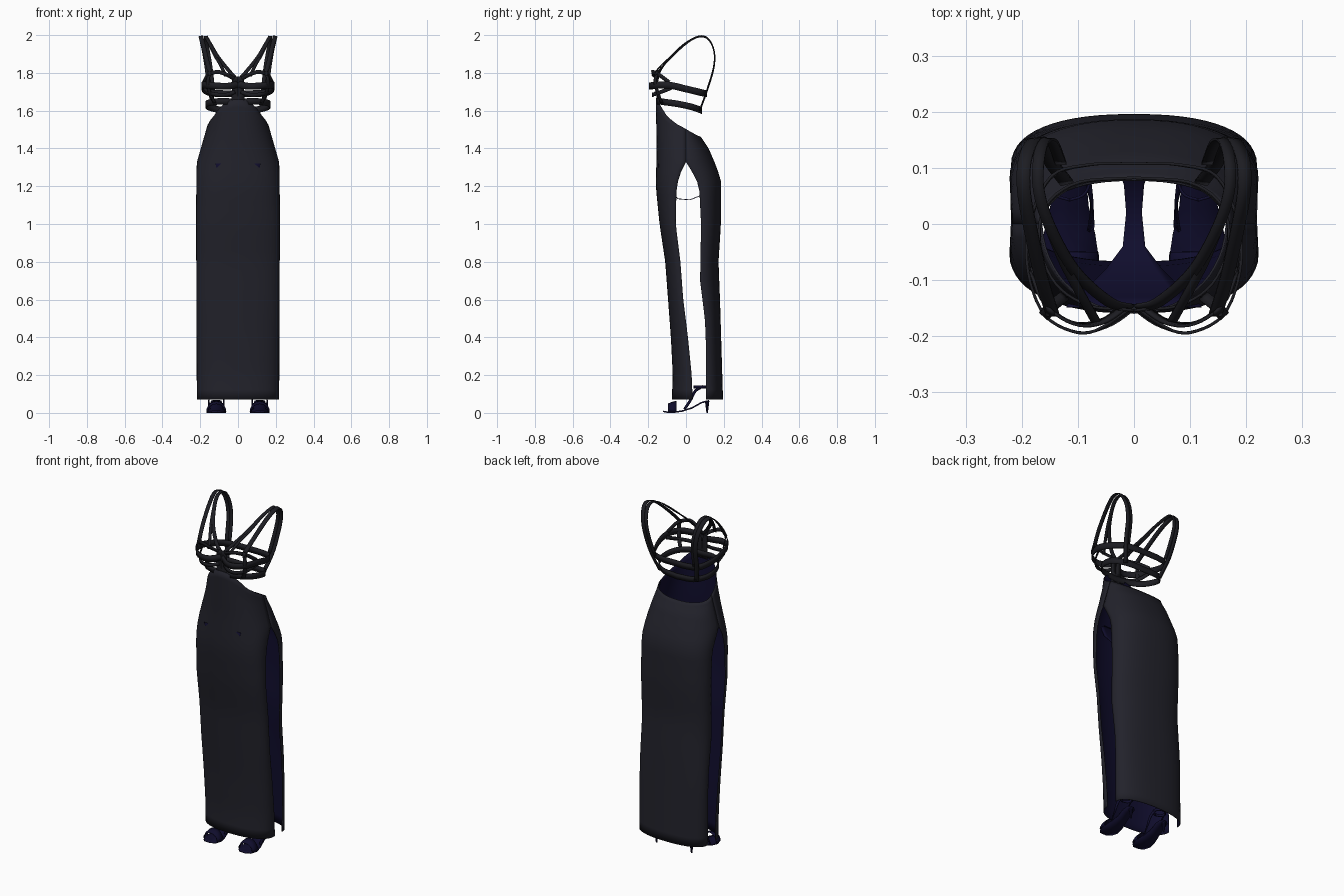
import bpy, bmesh, math
from mathutils import Vector

if "Cube" in bpy.data.objects:
    bpy.data.objects.remove(bpy.data.objects["Cube"])


def material(name, rgb):
    m = bpy.data.materials.new(name)
    m.use_nodes = True
    m.diffuse_color = (*rgb, 1)
    bsdf = m.node_tree.nodes["Principled BSDF"]
    bsdf.inputs["Base Color"].default_value = (*rgb, 1)
    return m


CLOTH = material("charcoal cloth", (0.016, 0.016, 0.024))
STRAP = material("black strap", (0.012, 0.012, 0.016))
NAVY = material("dark navy", (0.005, 0.004, 0.026))


def interp(table, v):
    """Piecewise linear lookup in (key, value) pairs with rising keys."""
    if v <= table[0][0]:
        return table[0][1]
    for (a, p), (b, q) in zip(table, table[1:]):
        if v <= b:
            return p + (q - p) * (v - a) / (b - a)
    return table[-1][1]


def grid(name, rows, mats, thickness=0.004, mirror=False):
    """Sheet through rows of points, with a little thickness."""
    bm = bmesh.new()
    vs = [[bm.verts.new(p) for p in row] for row in rows]
    for r, s in zip(vs, vs[1:]):
        for j in range(len(r) - 1):
            bm.faces.new((r[j], r[j + 1], s[j + 1], s[j]))
    me = bpy.data.meshes.new(name)
    bm.to_mesh(me)
    bm.free()
    for m in mats:
        me.materials.append(m)
    me.shade_smooth()
    me.set_sharp_from_angle(angle=math.radians(40))
    ob = bpy.data.objects.new(name, me)
    bpy.context.collection.objects.link(ob)
    if mirror:
        ob.modifiers.new("mirror", "MIRROR")
    sol = ob.modifiers.new("thickness", "SOLIDIFY")
    sol.thickness = thickness
    sol.offset = -1
    sol.material_offset = len(mats) - 1
    return ob


def smooth_path(pts, steps=5):
    """Catmull-Rom samples through the points."""
    p = [Vector(q) for q in pts]
    p = [2 * p[0] - p[1]] + p + [2 * p[-1] - p[-2]]
    out = []
    for a, b, c, d in zip(p, p[1:], p[2:], p[3:]):
        for k in range(steps):
            t = k / steps
            out.append(0.5 * (2 * b + (c - a) * t + (2 * a - 5 * b + 4 * c - d) * t * t
                              + (3 * b - a - 3 * c + d) * t ** 3))
    return out + [p[-2]]


def ribbon(name, pts, width, mat=STRAP, centre=(0, 0, None)):
    """Flat strap along a path, facing away from a centre, mirrored in x."""
    path = smooth_path(pts)
    rows = []
    for i, p in enumerate(path):
        tan = path[min(i + 1, len(path) - 1)] - path[max(i - 1, 0)]
        c = Vector((centre[0], centre[1], p.z if centre[2] is None else centre[2]))
        side = tan.cross(p - c).normalized() * width / 2
        if i in (0, len(path) - 1) and abs(p.x) < 0.001:
            side.x = 0
        rows.append((p - side, p + side))
    return grid(name, rows, [mat], 0.005, True)


# Gown: centre lines, slit edges and half width by height
FRONT = [(0.07, -0.075), (0.2, -0.07), (0.4, -0.08), (0.6, -0.095), (0.8, -0.11),
         (1.0, -0.14), (1.2, -0.16), (1.4, -0.155), (1.66, -0.16)]
BACK = [(0.07, 0.196), (0.4, 0.186), (0.6, 0.18), (0.8, 0.172), (1.0, 0.185),
        (1.22, 0.187), (1.3, 0.163), (1.4, 0.12), (1.46, 0.08), (1.55, 0.05)]
FRONT_SLIT = [(0.07, 0.035), (0.2, 0.03), (0.4, 0.01), (0.6, -0.015), (0.8, -0.03),
              (1.0, -0.055), (1.2, -0.05), (1.27, -0.03), (1.33, 0)]
BACK_SLIT = [(0.07, 0.105), (0.4, 0.105), (0.5, 0.1), (0.7, 0.075), (1.0, 0.08),
             (1.2, 0.07), (1.25, 0.048), (1.33, 0)]
WIDTH = [(0.07, 0.218), (0.6, 0.22), (1.0, 0.222), (1.32, 0.22), (1.4, 0.197),
         (1.5, 0.168), (1.6, 0.15), (1.66, 0.14)]
TOP = [(-0.155, 1.66), (-0.1, 1.57), (-0.05, 1.53), (0.08, 1.46)]
SLIT_TOP = 1.33
COLUMNS = 28


def panel(name, line, slit, direction, top_y):
    def point(z, a):
        c, e = interp(line, z), interp(slit, z)
        s = math.sin(a)
        x = interp(WIDTH, z) * math.copysign(abs(s) ** 0.85, s)
        return (direction * x, c + (e - c) * (1 - max(0, math.cos(a)) ** 0.85), z)

    angles = [math.pi * (j / COLUMNS - 0.5) for j in range(COLUMNS + 1)]
    rows = [[point(0.07 + (SLIT_TOP - 0.07) * i / 24, a) for a in angles] for i in range(25)]
    for i in range(1, 9):
        row = []
        for a in angles:
            top = interp(TOP, top_y * max(0, math.cos(a)) ** 0.85)
            row.append(point(SLIT_TOP + (top - SLIT_TOP) * i / 8, a))
        rows.append(row)
    return grid(name, rows, [CLOTH, NAVY])


panel("front_gown_panel", FRONT, FRONT_SLIT, 1, -0.155)
panel("back_gown_panel", BACK, BACK_SLIT, -1, 0.08)

# Bands around the chest
ribbon("bust_band", [(0, -0.152, 1.74), (0.05, -0.185, 1.73), (0.1, -0.196, 1.73),
                     (0.16, -0.165, 1.735), (0.19, -0.09, 1.735), (0.188, 0, 1.715),
                     (0.15, 0.085, 1.695), (0.08, 0.108, 1.69), (0, 0.11, 1.69)], 0.036)
ribbon("under_bust_band", [(0, -0.155, 1.645), (0.08, -0.148, 1.65), (0.14, -0.11, 1.645),
                           (0.17, -0.04, 1.635), (0.16, 0.03, 1.62), (0.1, 0.075, 1.605),
                           (0, 0.085, 1.6)], 0.034)

# Cup straps
ribbon("upper_cup_strap", [(0.015, -0.15, 1.765), (0.06, -0.178, 1.79), (0.11, -0.18, 1.805),
                           (0.16, -0.145, 1.79), (0.185, -0.09, 1.75)], 0.02)
ribbon("lower_cup_strap", [(0.015, -0.155, 1.70), (0.06, -0.175, 1.685), (0.11, -0.178, 1.685),
                           (0.155, -0.145, 1.695), (0.185, -0.08, 1.72)], 0.02)
ribbon("side_cup_strap", [(0.15, -0.155, 1.81), (0.162, -0.165, 1.75), (0.15, -0.15, 1.69),
                          (0.125, -0.13, 1.64)], 0.02)
ribbon("centre_strap", [(0.016, -0.155, 1.78), (0.016, -0.155, 1.7), (0.018, -0.157, 1.62)], 0.034)

# Shoulder straps, meeting at the back
HUB = (0.14, 0.03, 1.78)
ribbon("outer_shoulder_strap", [(0.145, -0.165, 1.79), (0.165, -0.1, 1.865), (0.185, -0.01, 1.95),
                                (0.197, 0.06, 1.993), (0.195, 0.115, 1.985), (0.18, 0.15, 1.92),
                                (0.165, 0.15, 1.83), (0.15, 0.115, 1.71), (0.12, 0.075, 1.6)],
       0.024, centre=HUB)
ribbon("inner_shoulder_strap", [(0.006, -0.152, 1.765), (0.045, -0.14, 1.81), (0.105, -0.085, 1.885),
                                (0.15, -0.005, 1.96), (0.17, 0.06, 1.993), (0.17, 0.115, 1.985),
                                (0.16, 0.15, 1.92), (0.145, 0.148, 1.83), (0.13, 0.11, 1.7)],
       0.02, centre=HUB)
ribbon("middle_shoulder_strap", [(0.065, -0.18, 1.785), (0.09, -0.135, 1.84), (0.125, -0.07, 1.9),
                                 (0.152, -0.005, 1.96)], 0.016, centre=HUB)

# Briefs inside the gown
brief_rows = [(-0.145, 1.32, 0.12), (-0.13, 1.25, 0.1), (-0.08, 1.17, 0.05), (-0.04, 1.135, 0.02),
              (0.02, 1.13, 0.014), (0.07, 1.15, 0.018), (0.13, 1.2, 0.04), (0.145, 1.28, 0.1)]
grid("briefs", [[(w * k / 4, y, z) for k in range(-4, 5)] for y, z, w in brief_rows], [NAVY])

# Sandals: arched sole, toe cover, ankle straps, thin heel
SOLE = [(-0.12, 0.012, 0.02), (-0.1, 0.008, 0.04), (-0.06, 0.008, 0.052), (-0.02, 0.014, 0.046),
        (0.03, 0.03, 0.034), (0.08, 0.058, 0.03), (0.11, 0.066, 0.026), (0.122, 0.068, 0.012)]
grid("sandal_soles", [[(0.115 + w * k, y, z) for k in (-1, 0, 1)] for y, z, w in SOLE],
     [NAVY], 0.008, True)
arch = [math.pi * k / 10 for k in range(11)]
grid("toe_covers", [[(0.115 - w * math.cos(a), y, 0.008 + h * math.sin(a)) for a in arch]
                    for y, w, h in [(-0.095, 0.046, 0.042), (-0.075, 0.053, 0.05), (-0.05, 0.052, 0.056)]],
     [NAVY], 0.004, True)
for side, label in ((-1, "inner"), (1, "outer")):
    x = 0.115
    ribbon(label + "_instep_straps", [(x + side * 0.04, -0.01, 0.02), (x + side * 0.042, 0.025, 0.07),
                                      (x + side * 0.04, 0.05, 0.115), (x + side * 0.034, 0.09, 0.14)],
           0.014, NAVY, (x, 0.03, None))
ribbon("ankle_straps", [(0.115 + 0.038 * math.sin(k * math.pi / 4),
                         0.075 - 0.035 * math.cos(k * math.pi / 4), 0.137) for k in range(9)],
       0.014, NAVY, (0.115, 0.075, None))
for s, label in ((1, "left"), (-1, "right")):
    bpy.ops.mesh.primitive_cone_add(vertices=10, radius1=0.004, radius2=0.012, depth=0.064,
                                    location=(s * 0.115, 0.112, 0.032))
    heel = bpy.context.object
    heel.name = label + "_heel"
    heel.data.materials.append(NAVY)
    bpy.ops.object.shade_smooth_by_angle()
